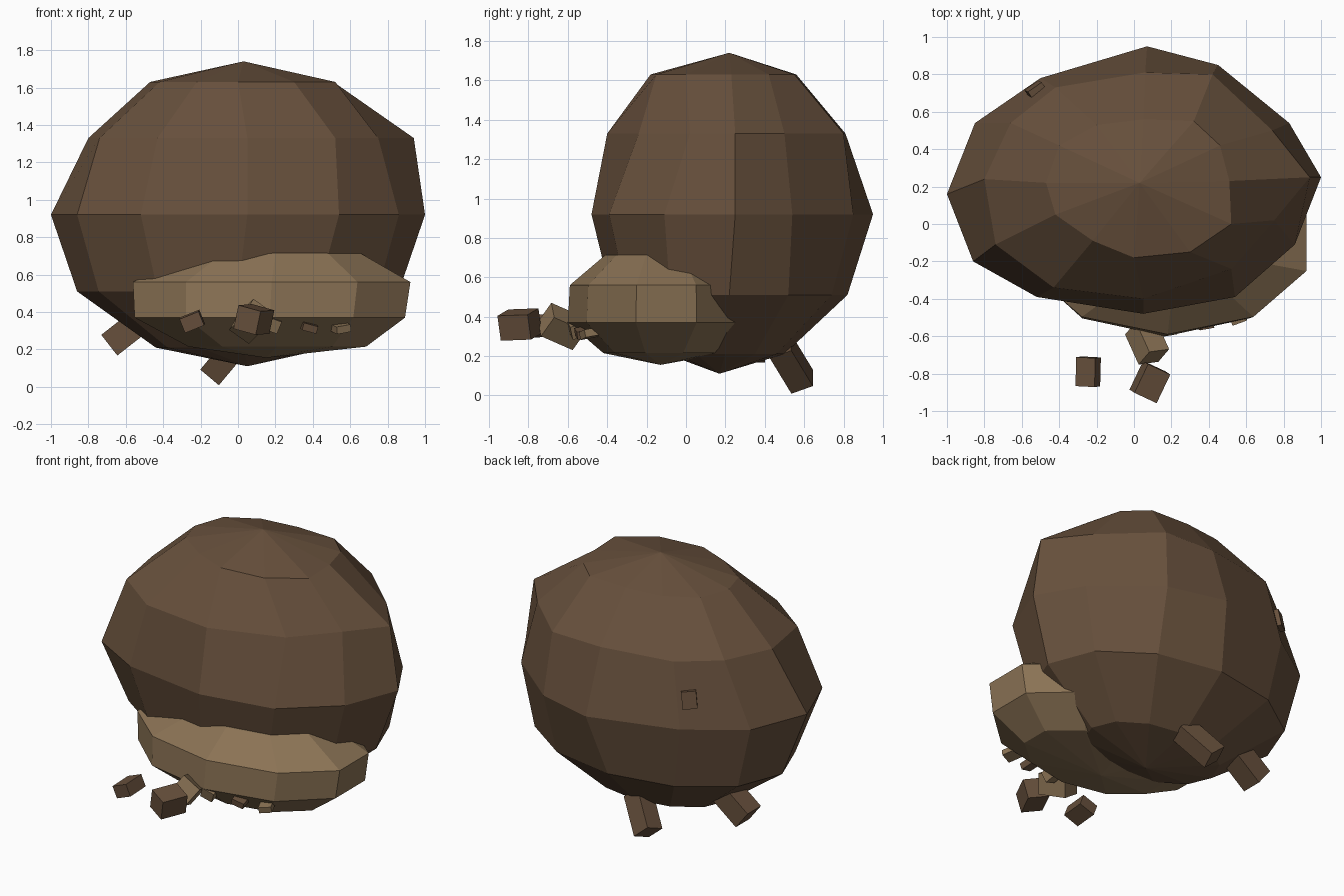
import bpy, bmesh, math
from mathutils import Euler

if "Cube" in bpy.data.objects:
    bpy.data.objects.remove(bpy.data.objects["Cube"])


def material(name, rgb):
    m = bpy.data.materials.new(name)
    lin = [((c / 255 + 0.055) / 1.055) ** 2.4 for c in rgb]
    m.diffuse_color = (*lin, 1)
    m.use_nodes = True
    m.node_tree.nodes["Principled BSDF"].inputs["Base Color"].default_value = m.diffuse_color
    return m


BROWN = material("dark brown rock", (103, 80, 60))
TAN = material("tan rock", (139, 115, 85))


def finish(name, bm, mat):
    bmesh.ops.recalc_face_normals(bm, faces=bm.faces)
    me = bpy.data.meshes.new(name)
    bm.to_mesh(me)
    bm.free()
    me.materials.append(mat)
    ob = bpy.data.objects.new(name, me)
    bpy.context.collection.objects.link(ob)
    return ob


def rock(name, bottom, rings, top, mat):
    """Closed rock from stacked rings of (z, [(x, y), ...]) and two poles."""
    bm = bmesh.new()
    lo, hi = bm.verts.new(bottom), bm.verts.new(top)
    loops = [[bm.verts.new((x, y, z)) for x, y in pts] for z, pts in rings]
    n = len(loops[0])
    for i in range(n):
        j = (i + 1) % n
        bm.faces.new((lo, loops[0][j], loops[0][i]))
        bm.faces.new((hi, loops[-1][i], loops[-1][j]))
        for a, b in zip(loops, loops[1:]):
            bm.faces.new((a[i], a[j], b[j], b[i]))
    return finish(name, bm, mat)


def oval(n, cx, cy, rx, ry, turn=0):
    return [(cx + rx * math.cos(math.tau * i / n + turn),
             cy + ry * math.sin(math.tau * i / n + turn)) for i in range(n)]


# Main boulder: uneven middle and upper rings, regular lower rings
middle = [(1, .25), (.83, .54), (.45, .85), (.07, .95), (-.5, .78), (-.85, .54),
          (-1, .16), (-.86, -.2), (-.52, -.39), (.05, -.48), (.54, -.39), (.86, -.11)]
shoulder = [(.94, .25), (.74, .5), (.42, .8), (.06, .81), (-.42, .73), (-.66, .54),
            (-.8, .24), (-.74, -.11), (-.43, -.34), (.05, -.4), (.52, -.24), (.75, .02)]
crown = [(.51, .23), (.46, .42), (.32, .55), (.05, .56), (-.2, .53), (-.4, .42),
         (-.47, .22), (-.42, .05), (-.22, -.09), (0, -.18), (.3, -.15), (.52, .0)]
rock("main_boulder", (.05, .17, .11),
     [(.21, oval(12, .03, .2, .47, .3)), (.51, oval(12, 0, .22, .86, .6)),
      (.92, middle), (1.33, shoulder), (1.63, crown)],
     (.03, .22, 1.74), BROWN)

# Flat tan rock sunk into the lower front
T = math.radians(18)
rock("front_rock", (.15, -.13, .155),
     [(.215, oval(10, .21, -.11, .5, .31, T)), (.37, oval(10, .17, -.1, .76, .5, T)),
      (.56, oval(10, .18, -.1, .78, .49, T)), (.713, oval(10, .2, -.11, .48, .3, T))],
     (.17, -.13, .772), TAN)

# Loose and half-buried fragments: name, centre, size, rotation in degrees, colour
fragments = [
    ("front_tan_chunk", (.07, -.63, .35), (.13, .19, .13), (-27, 35, 8), TAN),
    ("front_loose_chunk", (.085, -.845, .36), (.135, .17, .13), (2, 14, -25), BROWN),
    ("front_small_chunk", (-.245, -.79, .35), (.11, .155, .08), (4, -22, -3), BROWN),
    ("left_chunk", (-.57, .33, .315), (.3, .14, .14), (0, -38, 0), BROWN),
    ("back_chunk", (-.06, .535, .16), (.13, .12, .26), (25, 40, 0), BROWN),
    ("back_left_chip", (-.515, .7, 1.1), (.09, .09, .11), (10, 5, 35), BROWN),
    ("chip_a", (.18, -.54, .34), (.08, .1, .07), (15, 20, 10), TAN),
    ("chip_b", (.38, -.515, .32), (.08, .09, .04), (10, 15, 10), BROWN),
    ("chip_c", (.55, -.485, .315), (.08, .09, .04), (10, -10, 20), TAN),
]
for name, loc, size, rot, mat in fragments:
    bm = bmesh.new()
    bmesh.ops.create_cube(bm, size=1)
    bmesh.ops.scale(bm, vec=size, verts=bm.verts)
    bmesh.ops.rotate(bm, matrix=Euler([math.radians(a) for a in rot]).to_matrix(), verts=bm.verts)
    bmesh.ops.translate(bm, vec=loc, verts=bm.verts)
    finish(name, bm, mat)
